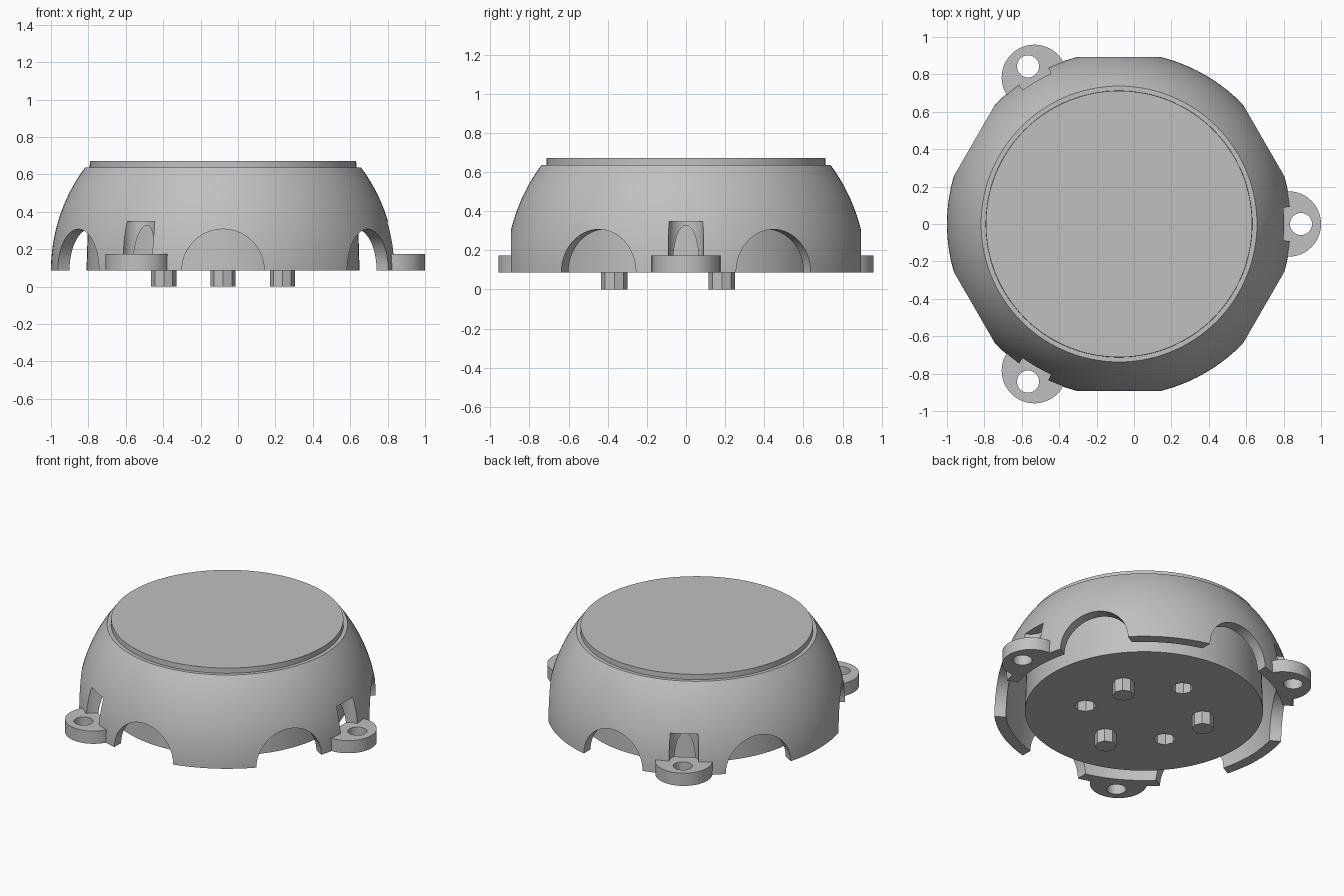
import bpy, bmesh, math
from mathutils import Matrix, Vector

cube = bpy.data.objects.get("Cube")
if cube:
    bpy.data.objects.remove(cube, do_unlink=True)

BASE = 0.087                      # height of the lower rim
CENTRE = Vector((-0.08, 0, BASE))  # centre of the dome
R_OUT, R_IN = 0.92, 0.85

grey = bpy.data.materials.new("plain grey")
grey.use_nodes = True
colour = (0.53, 0.53, 0.53, 1)
grey.diffuse_color = colour
grey.node_tree.nodes["Principled BSDF"].inputs["Base Color"].default_value = colour


def add_object(name, bm):
    bmesh.ops.recalc_face_normals(bm, faces=bm.faces)
    mesh = bpy.data.meshes.new(name)
    bm.to_mesh(mesh)
    bm.free()
    mesh.materials.append(grey)
    obj = bpy.data.objects.new(name, mesh)
    bpy.context.collection.objects.link(obj)
    return obj


def polar(radius, degrees):
    a = math.radians(degrees)
    return CENTRE + Vector((radius * math.cos(a), radius * math.sin(a), 0))


def upright(name, spot, radius, z0, z1, sides=64, top_radius=None):
    """Vertical cylinder between two heights."""
    bm = bmesh.new()
    bmesh.ops.create_cone(bm, cap_ends=True, segments=sides, radius1=radius,
                          radius2=top_radius or radius, depth=z1 - z0,
                          matrix=Matrix.Translation((spot.x, spot.y, (z0 + z1) / 2)))
    return add_object(name, bm)


def cut(obj, cutters):
    """Subtract the cutters, bake the result and remove them."""
    for c in cutters:
        c.hide_render = True
        mod = obj.modifiers.new("cut", "BOOLEAN")
        mod.operation, mod.solver, mod.object = "DIFFERENCE", "EXACT", c
    deps = bpy.context.evaluated_depsgraph_get()
    mesh = bpy.data.meshes.new_from_object(obj.evaluated_get(deps))
    obj.modifiers.clear()
    obj.data = mesh
    for c in cutters:
        bpy.data.objects.remove(c, do_unlink=True)


def smooth(obj):
    bpy.ops.object.select_all(action="DESELECT")
    obj.select_set(True)
    bpy.context.view_layer.objects.active = obj
    bpy.ops.object.shade_smooth_by_angle(angle=math.radians(30))


def arc(radius, height, steps=20):
    top = math.asin(height / radius)
    return [(radius * math.cos(top * i / steps), radius * math.sin(top * i / steps))
            for i in range(steps + 1)]


# Dome shell: ring profile turned around the vertical axis
profile = arc(R_OUT, 0.55) + arc(R_IN, 0.55)[::-1]
bm = bmesh.new()
TURNS = 120
rings = []
for i in range(TURNS):
    a = math.tau * i / TURNS
    rings.append([bm.verts.new(CENTRE + Vector((r * math.cos(a), r * math.sin(a), z)))
                  for r, z in profile])
for i in range(TURNS):
    p, q = rings[i], rings[(i + 1) % TURNS]
    for j in range(len(profile)):
        k = (j + 1) % len(profile)
        bm.faces.new((p[j], q[j], q[k], p[k]))
shell = add_object("dome_shell", bm)

# Six radial arches through the rim
cutters = []
for angle in range(30, 390, 60):
    bm = bmesh.new()
    turn = Matrix.Rotation(math.radians(angle), 4, "Z") @ Matrix.Rotation(math.pi / 2, 4, "Y")
    bmesh.ops.create_cone(bm, cap_ends=True, segments=64, radius1=0.22, radius2=0.22,
                          depth=0.6, matrix=Matrix.Translation(polar(0.85, angle)) @ turn)
    cutters.append(add_object("arch_cutter", bm))

# Screw access slots above the mounting ears
EARS = (0, 120, 240)
EAR_TOP = 0.173
for angle in EARS:
    cutters.append(upright("slot_cutter", polar(0.905, angle), 0.09, EAR_TOP, 0.347))
    cutters.append(upright("screw_cutter", polar(0.973, angle), 0.059, 0, 0.2))
cut(shell, cutters)
smooth(shell)

# Mounting ears with screw holes
for n, angle in enumerate(EARS, 1):
    ear = upright(f"mounting_ear_{n}", polar(0.905, angle), 0.175, BASE, EAR_TOP)
    hole = upright("screw_cutter", polar(0.973, angle), 0.059, 0, 0.3)
    bm = bmesh.new()
    bmesh.ops.create_uvsphere(bm, u_segments=120, v_segments=60, radius=R_IN,
                              matrix=Matrix.Translation(CENTRE))
    cut(ear, [hole, add_object("inside_cutter", bm)])
    smooth(ear)

# Inner drum, slightly tapered, with three octagonal sockets underneath
drum = upright("inner_drum", CENTRE, 0.73, BASE, 0.672, 128, 0.712)
cut(drum, [upright("socket_cutter", polar(0.366, a), 0.067, 0, BASE + 0.1, 8)
           for a in (90, 210, 330)])
smooth(drum)

# Three octagonal pegs between the sockets
for n, angle in enumerate((30, 150, 270), 1):
    upright(f"peg_{n}", polar(0.366, angle), 0.067, 0, BASE + 0.01, 8)
